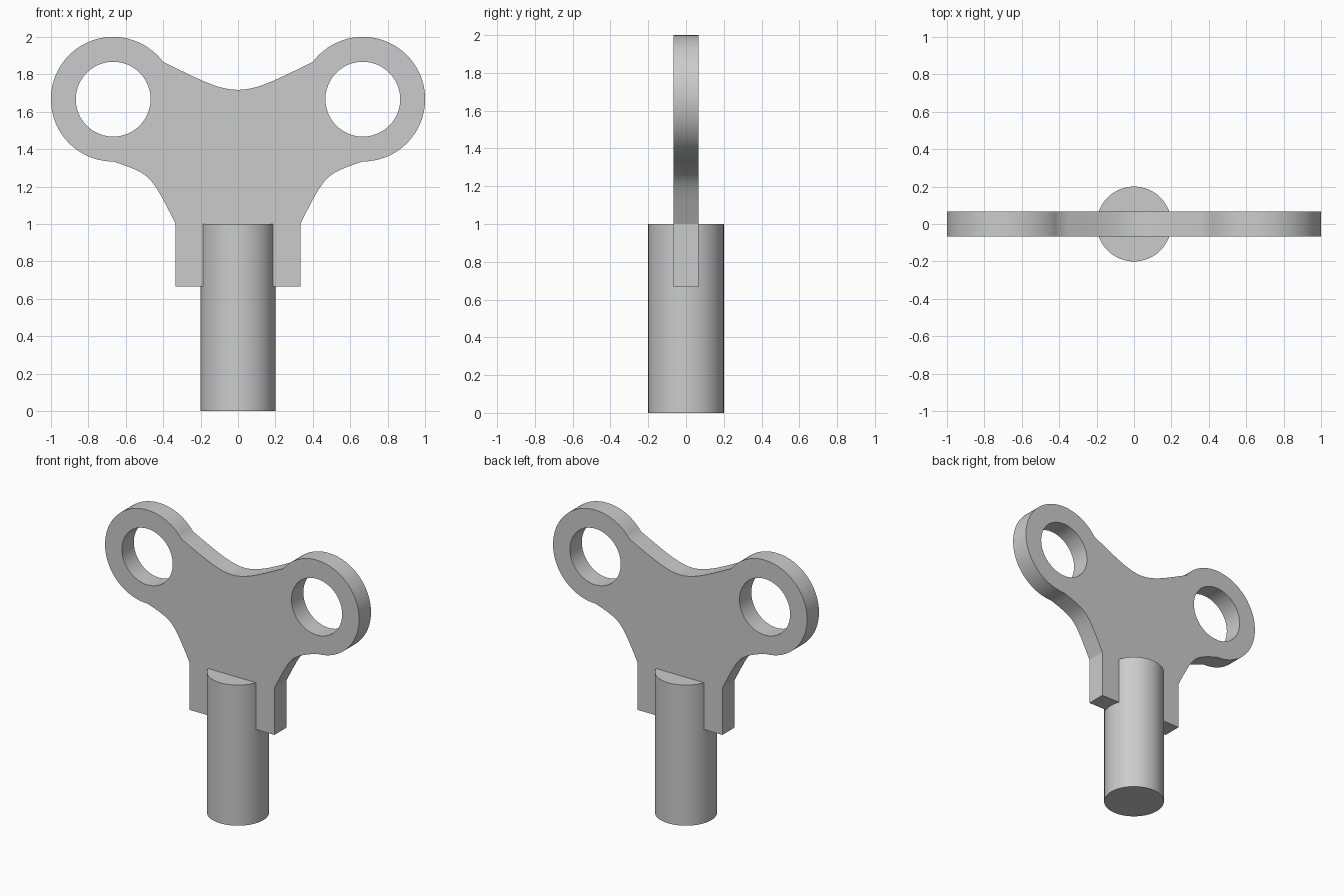
import bpy, bmesh, math
from mathutils import Vector

if "Cube" in bpy.data.objects:
    bpy.data.objects.remove(bpy.data.objects["Cube"])

RING = Vector((0.667, 1.667))   # centre of the right finger ring


def arc(center, radius, a0, a1, n):
    return [(center.x + radius * math.cos(math.radians(a0 + (a1 - a0) * i / n)),
             center.y + radius * math.sin(math.radians(a0 + (a1 - a0) * i / n)))
            for i in range(n + 1)]


def pulled(a, c, b, n, end=1.0):
    # cubic curve from a to b with both handles at c
    pts = []
    for i in range(n + 1):
        t = end * i / n
        k = 3 * t * (1 - t)
        pts.append(tuple((1 - t) ** 3 * a[j] + k * c[j] + t ** 3 * b[j] for j in (0, 1)))
    return pts


def mirror(pts):
    return [(-x, z) for x, z in reversed(pts)]


def smooth(obj):
    bpy.ops.object.select_all(action='DESELECT')
    obj.select_set(True)
    bpy.context.view_layer.objects.active = obj
    bpy.ops.object.shade_smooth_by_angle(angle=math.radians(25))


# handle plate: right half outline, then mirrored
right = [(0.333, 0.667)]
right += pulled((0.333, 1.0), (0.467, 1.267), (0.667, 1.334), 16)
right += arc(RING, 0.333, -90, 143.13, 48)[1:]
right += pulled((0.4, 1.867), (0, 1.667), (-0.4, 1.867), 12, 0.5)[1:]
outline = right + mirror(right)[1:]
hole = arc(RING, 0.2, 0, 360, 48)[:-1]

curve = bpy.data.curves.new("handle_profile", 'CURVE')
curve.dimensions = '2D'
curve.fill_mode = 'BOTH'
curve.extrude = 0.067
for pts in (outline, hole, mirror(hole)):
    spline = curve.splines.new('POLY')
    spline.points.add(len(pts) - 1)
    for p, (x, z) in zip(spline.points, pts):
        p.co = (x, z, 0, 1)
    spline.use_cyclic_u = True

handle = bpy.data.objects.new("handle", curve)
bpy.context.collection.objects.link(handle)
handle.rotation_euler.x = math.pi / 2
bpy.context.view_layer.objects.active = handle
handle.select_set(True)
bpy.ops.object.convert(target='MESH')
handle = bpy.context.object
handle.name = "handle"
bm = bmesh.new()
bm.from_mesh(handle.data)
bmesh.ops.remove_doubles(bm, verts=bm.verts, dist=1e-4)
bmesh.ops.recalc_face_normals(bm, faces=bm.faces)
bm.to_mesh(handle.data)
bm.free()
smooth(handle)

# round shaft
bpy.ops.mesh.primitive_cylinder_add(vertices=64, radius=0.2, depth=1, location=(0, 0, 0.5))
shaft = bpy.context.object
shaft.name = "shaft"
smooth(shaft)
